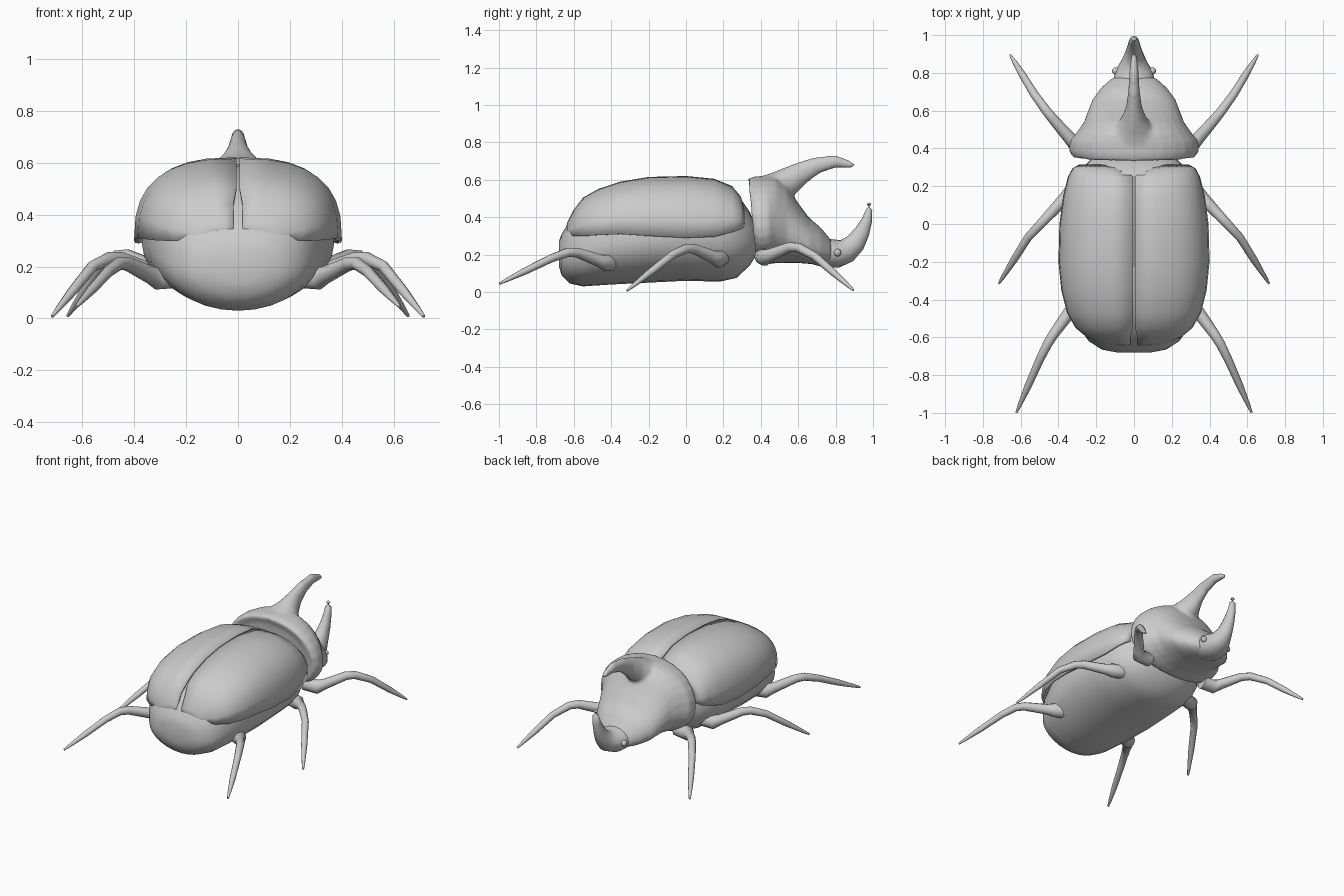
import bpy, bmesh, math
from mathutils import Vector

if "Cube" in bpy.data.objects:
    bpy.data.objects.remove(bpy.data.objects["Cube"])

grey = bpy.data.materials.new("shell_grey")
grey.diffuse_color = (0.6, 0.6, 0.6, 1)
grey.use_nodes = True
grey.node_tree.nodes["Principled BSDF"].inputs["Base Color"].default_value = grey.diffuse_color


def finish(name, bm, angle=40):
    """Turn a bmesh into a smooth-shaded object."""
    bmesh.ops.recalc_face_normals(bm, faces=bm.faces)
    me = bpy.data.meshes.new(name)
    bm.to_mesh(me)
    bm.free()
    ob = bpy.data.objects.new(name, me)
    bpy.context.collection.objects.link(ob)
    me.materials.append(grey)
    bpy.ops.object.select_all(action='DESELECT')
    ob.select_set(True)
    bpy.context.view_layer.objects.active = ob
    bpy.ops.object.shade_smooth_by_angle(angle=math.radians(angle))
    return ob


def skin(bm, rings, closed=True):
    """Bridge successive rings of points; cap both ends when closed."""
    vs = [[bm.verts.new(p) for p in r] for r in rings]
    n = len(vs[0])
    for a, b in zip(vs, vs[1:]):
        for i in range(n if closed else n - 1):
            j = (i + 1) % n
            bm.faces.new((a[i], a[j], b[j], b[i]))
    if closed:
        bm.faces.new(vs[0])
        bm.faces.new(vs[-1][::-1])


def power(c, p):
    return math.copysign(abs(c) ** (2 / p), c)


def body_rings(stations, p_up, p_low, mid, n=28, shear=0):
    """Egg-shaped rings from (y, half width, top z, bottom z)."""
    rings = []
    for y, w, top, low in stations:
        m = low + (top - low) * mid
        ring = []
        for i in range(n):
            t = 2 * math.pi * i / n
            c, s = math.cos(t), math.sin(t)
            p, h = (p_up, top - m) if s >= 0 else (p_low, m - low)
            z = m + h * power(s, p)
            ring.append((w * power(c, p), y + shear * max(0, 0.5 - y) * (0.6 - z), z))
        rings.append(ring)
    return rings


def tube_rings(path, n=12):
    """Elliptical rings along a path of (x, y, z, side radius, up radius)."""
    pts = [Vector(p[:3]) for p in path]
    rings = []
    for i, p in enumerate(path):
        d = (pts[min(i + 1, len(pts) - 1)] - pts[max(i - 1, 0)]).normalized()
        side = d.cross(Vector((0, 0, 1))).normalized()
        up = side.cross(d)
        rings.append([pts[i] + side * p[3] * math.cos(2 * math.pi * k / n)
                      + up * p[4] * math.sin(2 * math.pi * k / n) for k in range(n)])
    return rings


# Abdomen
bm = bmesh.new()
skin(bm, body_rings([
    (-.68, .09, .27, .14), (-.665, .17, .31, .09), (-.62, .24, .38, .045),
    (-.55, .29, .465, .03), (-.4, .34, .54, .04), (-.2, .37, .585, .05),
    (0, .37, .595, .06), (.18, .345, .58, .055), (.27, .30, .53, .075),
    (.34, .23, .43, .14), (.39, .14, .33, .22)], 2.5, 2.0, .45))
finish("abdomen", bm, 60)

# Wing cases: curved half shells with a narrow seam
WING = [(.315, .29, .44, .35), (.295, .325, .515, .335), (.25, .35, .565, .32),
        (.15, .375, .605, .295), (0, .395, .62, .29), (-.2, .40, .615, .30),
        (-.35, .385, .59, .31), (-.47, .355, .55, .305), (-.55, .31, .505, .30),
        (-.60, .25, .44, .30), (-.635, .16, .37, .30), (-.65, .08, .315, .295)]
for side, label in ((1, "right"), (-1, "left")):
    rings = []
    for k, (y, w, top, low) in enumerate(WING):
        gap = .006 + .012 * (k < 2) + .012 * (k > 8)
        ring = []
        for i in range(9):
            t = math.pi / 2 * (1 - i / 8)
            x = gap + (w - gap) * power(math.cos(t), 2.65)
            dip = .035 * max(0, 1 - x / .12) * (k < 2)
            ring.append((side * x, y - dip, low + (top - low) * power(math.sin(t), 2.65)))
        rings.append(ring)
    bm = bmesh.new()
    skin(bm, rings, closed=False)
    ob = finish("wing_case_" + label, bm)
    if sum(f.normal.z for f in ob.data.polygons) < 0:
        ob.data.flip_normals()
    mod = ob.modifiers.new("thickness", 'SOLIDIFY')
    mod.thickness = .015
    mod.offset = -1

# Thorax with its forward horn, fused into one smooth body
bm = bmesh.new()
skin(bm, body_rings([
    (.345, .26, .56, .21), (.33, .325, .605, .165), (.37, .345, .618, .145),
    (.43, .34, .622, .15), (.48, .305, .62, .155), (.54, .265, .57, .155),
    (.60, .243, .475, .155), (.66, .22, .395, .15), (.72, .175, .345, .145),
    (.77, .12, .285, .15), (.79, .06, .25, .18)], 2.1, 2.1, .42, shear=.6))
skin(bm, tube_rings([(0, *q) for q in (
    (.42, .53, .17, .09), (.50, .562, .105, .085), (.56, .60, .065, .075),
    (.62, .638, .042, .06), (.70, .677, .031, .045), (.80, .698, .025, .034),
    (.87, .683, .019, .022), (.90, .672, .011, .012))], 16))
thorax = finish("thorax_and_horn", bm)
mod = thorax.modifiers.new("fuse", 'REMESH')
mod.mode = 'VOXEL'
mod.voxel_size = .011
mod.use_smooth_shade = True
mod = thorax.modifiers.new("blend", 'SMOOTH')
mod.factor = .5
mod.iterations = 6

# Head sweeping up into the nose horn
bm = bmesh.new()
skin(bm, tube_rings([(0, *q) for q in (
    (.68, .225, .11, .075), (.75, .208, .11, .078), (.81, .205, .10, .075),
    (.86, .222, .068, .066), (.905, .262, .045, .055), (.94, .32, .034, .042),
    (.968, .385, .026, .028), (.979, .44, .02, .017), (.979, .468, .014, .012),
    (.978, .477, .006, .006))], 16))
finish("head_and_nose_horn", bm, 60)

# Eyes
for side, label in ((1, "right"), (-1, "left")):
    bm = bmesh.new()
    bmesh.ops.create_uvsphere(bm, u_segments=12, v_segments=8, radius=.02)
    bmesh.ops.translate(bm, verts=bm.verts, vec=(side * .097, .81, .21))
    finish("eye_" + label, bm, 60)

# Legs: hip, thigh, knee, shin and pointed foot
LEGS = {
    "front": ((.22, .41, .19), (.31, .42, .185), (.45, .58, .25), (.53, .69, .19), (.655, .895, .01)),
    "middle": ((.25, .19, .185), (.33, .175, .175), (.475, .02, .24), (.56, -.07, .20), (.715, -.315, .008)),
    "rear": ((.24, -.40, .16), (.31, -.425, .155), (.445, -.61, .22), (.50, -.72, .18), (.622, -.997, .045)),
}
for name, (hip, joint, knee, shin, foot) in LEGS.items():
    hip, joint, knee, shin, foot = map(Vector, (hip, joint, knee, shin, foot))
    path = [(hip, .045), (joint, .045), (joint.lerp(knee, .2), .034),
            (joint.lerp(knee, .85), .027), (knee.lerp(shin, .2), .025),
            (shin, .022), (shin.lerp(foot, .5), .019),
            (shin.lerp(foot, .85), .011), (foot, .006)]
    for side, label in ((1, "right"), (-1, "left")):
        bm = bmesh.new()
        skin(bm, tube_rings([(side * p.x, p.y, p.z, r, r) for p, r in path], 10))
        finish(f"{name}_leg_{label}", bm, 60)
